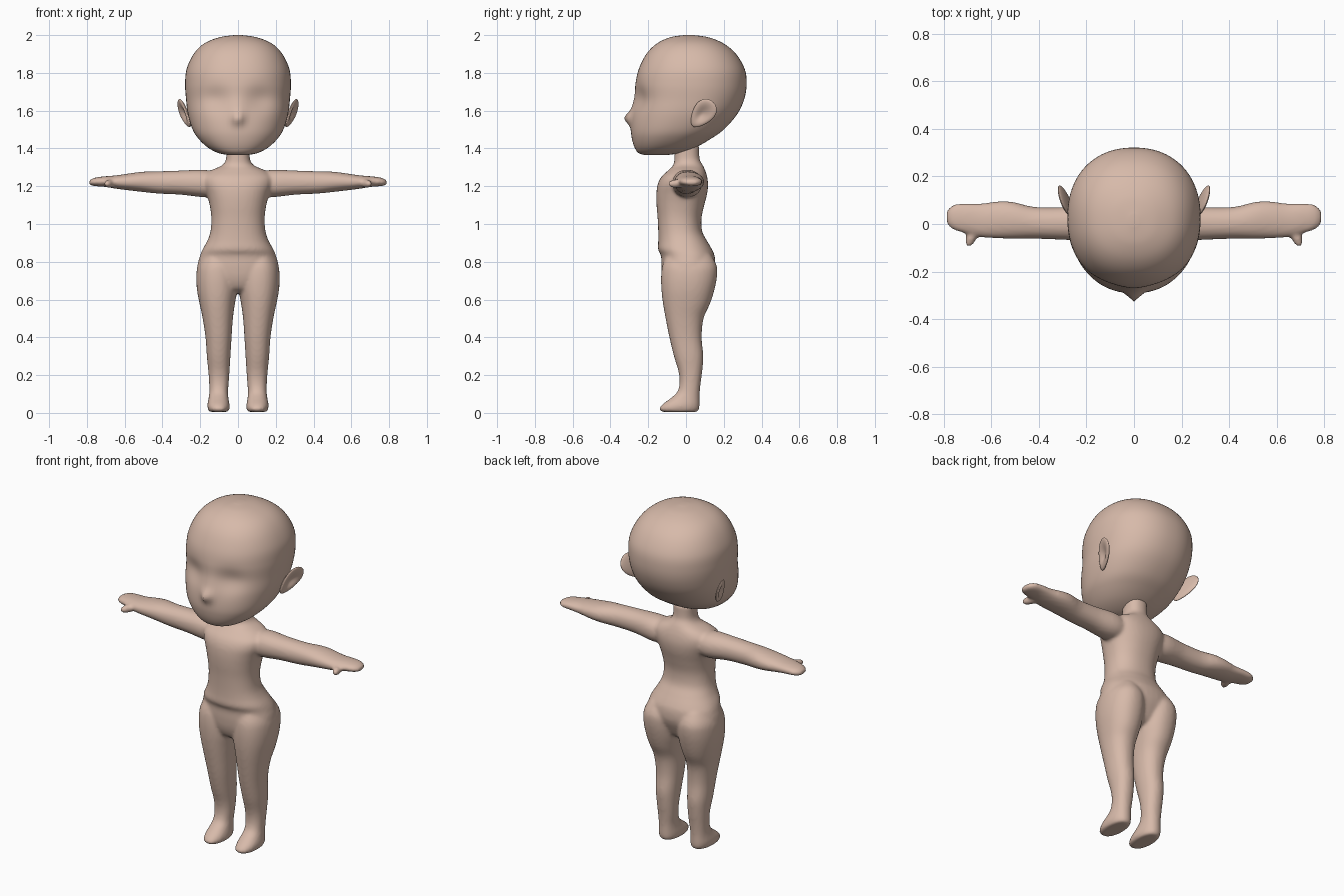
import bpy, bmesh, math
from mathutils import Matrix, Vector

skin = bpy.data.materials.new("skin")
skin.diffuse_color = (0.68, 0.49, 0.40, 1)


def smooth_rows(rows, n):
    """Catmull-Rom interpolation between profile rows."""
    out = []
    for i in range(len(rows) - 1):
        p = [rows[max(0, min(len(rows) - 1, i + k))] for k in (-1, 0, 1, 2)]
        for s in range(n):
            t = s / n
            out.append([0.5 * (2 * b + (c - a) * t + (2 * a - 5 * b + 4 * c - d) * t * t
                               + (3 * b - a - 3 * c + d) * t ** 3) for a, b, c, d in zip(*p)])
    return out + [list(rows[-1])]


def loft(bm, rows, place, power=2.0, segs=40, n=4):
    """Closed skin over rows (t, a_min, a_max, b_min, b_max)."""
    rings = []
    for t, a0, a1, b0, b1 in smooth_rows(rows, n):
        ring = []
        for k in range(segs):
            w = 2 * math.pi * k / segs
            c, s = math.cos(w), math.sin(w)
            u = math.copysign(abs(c) ** (2 / power), c)
            v = math.copysign(abs(s) ** (2 / power), s)
            ring.append(bm.verts.new(place(t, (a0 + a1) / 2 + u * (a1 - a0) / 2,
                                           (b0 + b1) / 2 + v * (b1 - b0) / 2)))
        rings.append(ring)
    for r, q in zip(rings, rings[1:]):
        for k in range(segs):
            j = (k + 1) % segs
            bm.faces.new((r[k], r[j], q[j], q[k]))
    bm.faces.new(rings[0])
    bm.faces.new(rings[-1])


def finish(bm, name):
    bmesh.ops.recalc_face_normals(bm, faces=bm.faces)
    for f in bm.faces:
        f.smooth = True
    me = bpy.data.meshes.new(name)
    bm.to_mesh(me)
    bm.free()
    me.materials.append(skin)
    ob = bpy.data.objects.new(name, me)
    bpy.context.collection.objects.link(ob)
    return ob


def gauss(d, s):
    return math.exp(-(d / s) ** 2)


# Body: torso with neck, (z, half width, front, back)
torso = [(0.635, .05, -.06, .05), (0.66, .13, -.10, .10), (0.71, .20, -.122, .13),
         (0.77, .216, -.13, .153), (0.83, .202, -.132, .152), (0.865, .188, -.148, .138),
         (0.91, .163, -.147, .112), (0.96, .146, -.147, .086), (1.03, .141, -.150, .082),
         (1.10, .150, -.156, .097), (1.16, .166, -.157, .112), (1.21, .185, -.150, .117),
         (1.25, .185, -.130, .112), (1.283, .145, -.095, .102), (1.31, .085, -.068, .09),
         (1.345, .063, -.062, .072), (1.42, .063, -.06, .07)]
# Leg and foot: (z, inner, outer, front, back)
leg = [(0.005, .055, .150, -.125, .060), (0.02, .045, .160, -.143, .070), (0.045, .045, .162, -.125, .072),
       (0.075, .050, .156, -.085, .072), (0.11, .053, .152, -.047, .073), (0.16, .049, .153, -.034, .078),
       (0.22, .045, .157, -.040, .086), (0.30, .040, .165, -.064, .092), (0.40, .034, .172, -.088, .083),
       (0.50, .027, .187, -.108, .093), (0.58, .016, .204, -.122, .128), (0.65, .004, .217, -.130, .150),
       (0.72, .002, .221, -.132, .164), (0.78, .01, .213, -.125, .163), (0.84, .04, .18, -.10, .130)]
# Arm and mitten hand: (x, front, back, bottom, top)
arm = [(0.08, -.06, .07, 1.15, 1.27), (0.18, -.072, .085, 1.142, 1.287), (0.30, -.066, .071, 1.155, 1.283),
       (0.42, -.062, .072, 1.161, 1.279), (0.50, -.062, .091, 1.169, 1.277), (0.56, -.061, .096, 1.176, 1.27),
       (0.64, -.056, .087, 1.186, 1.258), (0.70, -.042, .087, 1.196, 1.253), (0.75, -.028, .084, 1.20, 1.247),
       (0.776, -.012, .07, 1.204, 1.238), (0.789, .01, .05, 1.211, 1.228)]

bm = bmesh.new()
loft(bm, [(z, -w, w, f, b) for z, w, f, b in torso], lambda t, a, b: (a, b, t), 2.25)
for side in (1, -1):
    loft(bm, leg, lambda t, a, b: (side * a, b, t), 2.2)
    loft(bm, arm, lambda t, a, b: (side * t, a, b), 2.15)
    # Thumb
    bmesh.ops.create_uvsphere(bm, u_segments=20, v_segments=12, radius=1, matrix=(
        Matrix.Translation((side * 0.681, -0.05, 1.213)) @ Matrix.Rotation(side * 0.4, 4, 'Z')
        @ Matrix.Diagonal((0.023, 0.05, 0.023, 1))))
body = finish(bm, "body")
remesh = body.modifiers.new("blend limbs", 'REMESH')
remesh.mode = 'VOXEL'
remesh.voxel_size = 0.009
remesh.use_smooth_shade = True
soften = body.modifiers.new("soften joins", 'SMOOTH')
soften.factor = 0.5
soften.iterations = 7

# Head: (z, half width, front, back), then nose and eye sockets pushed in
head = [(1.365, .05, -.22, -.10), (1.376, .105, -.252, -.03), (1.405, .16, -.272, .05),
        (1.45, .208, -.286, .13), (1.50, .240, -.291, .20), (1.58, .265, -.285, .27),
        (1.66, .275, -.272, .308), (1.74, .280, -.268, .321), (1.82, .272, -.250, .311),
        (1.90, .235, -.210, .265), (1.955, .18, -.155, .20), (1.988, .10, -.085, .12),
        (2.0, .02, -.01, .04)]
bm = bmesh.new()
loft(bm, [(z, -w, w, f, b) for z, w, f, b in head], lambda t, a, b: (a, b, t), 2.2, 80, 7)
for v in bm.verts:
    x, y, z = v.co
    if y < -0.08:
        nose = 0.036 * gauss(x, .028) * gauss(z - 1.56, .035) + 0.008 * gauss(x, .05) * gauss(z - 1.62, .06)
        socket = 0.022 * gauss(abs(x) - .12, .075) * gauss(z - 1.66, .07)
        v.co.y += socket - nose
finish(bm, "head")

# Ears: cupped discs leaning outward toward the top and back
for side, label in ((1, "left"), (-1, "right")):
    bm = bmesh.new()
    bmesh.ops.create_uvsphere(bm, u_segments=40, v_segments=32, radius=1)
    for v in bm.verts:
        a, b, c = v.co
        u, w = 0.084 * a, 0.056 * b * (1 + 0.3 * a)
        y, z = 0.088 + 0.62 * u - 0.78 * w, 1.583 + 0.78 * u + 0.62 * w
        x = 0.274 + 0.3 * (y - 0.06) + 0.25 * (z - 1.57) + 0.018 * c
        if c > 0:
            x -= 0.026 * gauss(math.hypot(a, b), 0.6)
        v.co = Vector((side * x, y, z))
    finish(bm, label + "_ear")
